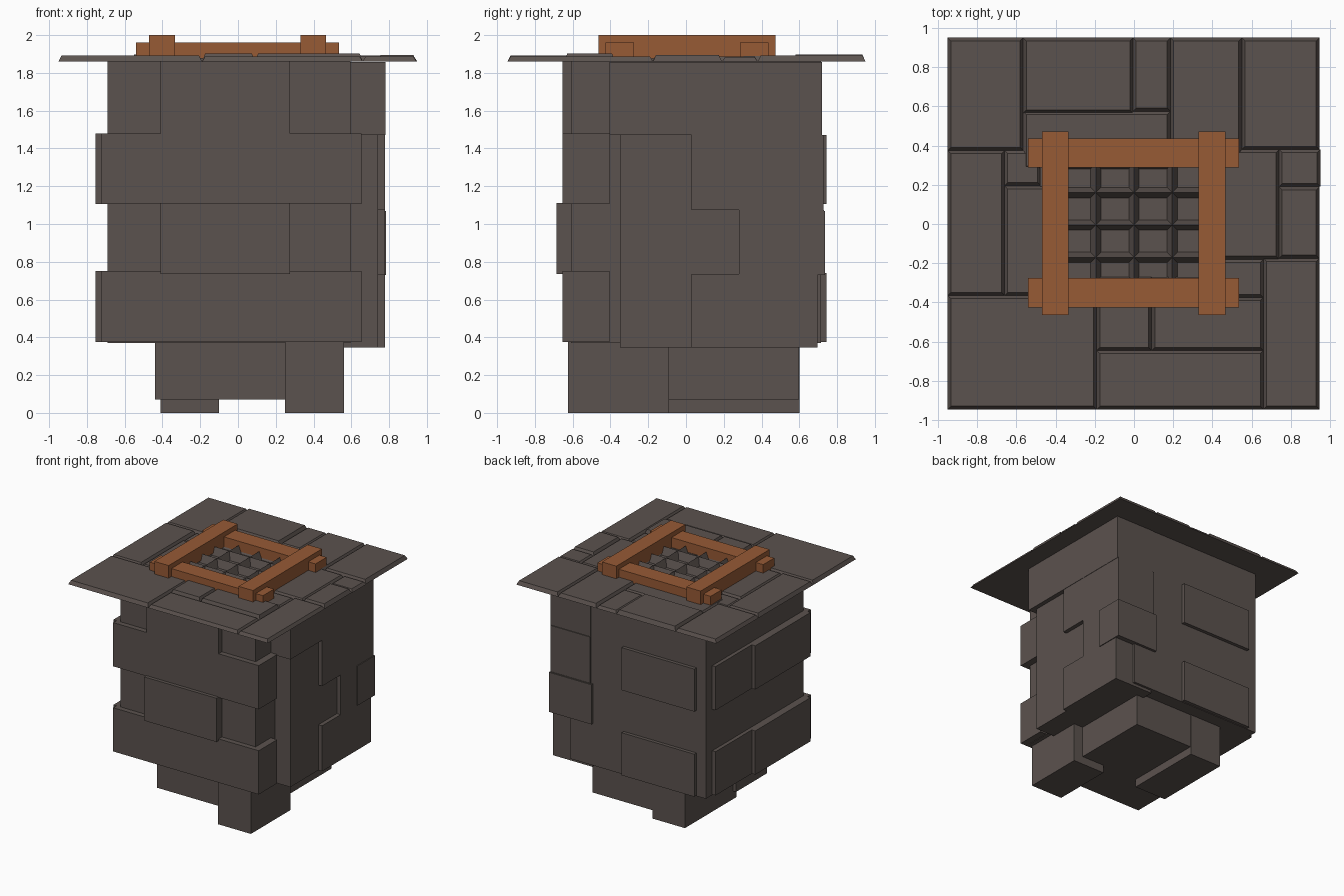
import bpy, bmesh


def material(name, rgb):
    m = bpy.data.materials.new(name)
    m.diffuse_color = (*rgb, 1)
    return m


STONE = material("grey brown stone", (0.105, 0.085, 0.077))
WOOD = material("orange brown wood", (0.31, 0.103, 0.036))


def box(name, x0, x1, y0, y1, z0, z1, mat=STONE, taper=(0, 0)):
    """Box whose top is drawn in by taper along x and y."""
    bm = bmesh.new()
    rings = []
    for z, tx, ty in ((z0, 0, 0), (z1, *taper)):
        rings.append([bm.verts.new(p) for p in (
            (x0 + tx, y0 + ty, z), (x1 - tx, y0 + ty, z),
            (x1 - tx, y1 - ty, z), (x0 + tx, y1 - ty, z))])
    lo, hi = rings
    bm.faces.new(lo[::-1])
    bm.faces.new(hi)
    for i in range(4):
        j = (i + 1) % 4
        bm.faces.new((lo[i], lo[j], hi[j], hi[i]))
    bmesh.ops.remove_doubles(bm, verts=bm.verts, dist=1e-5)
    me = bpy.data.meshes.new(name)
    bm.to_mesh(me)
    bm.free()
    me.materials.append(mat)
    ob = bpy.data.objects.new(name, me)
    bpy.context.collection.objects.link(ob)
    return ob


# Solid core of the shaft
box("shaft_core", -.69, .595, -.61, .715, .37, 1.859)

# Front courses
for z0, z1 in ((.375, .75), (1.105, 1.48)):
    box("front_long_block", -.725, .655, -.655, -.405, z0, z1)
    box("left_long_block", -.755, -.5, -.61, .14, z0, z1)
    box("left_short_block", -.722, -.5, .14, .63, z0, z1)
    box("back_long_block", -.6, .09, .5, .745, z0, z1 - .01)
box("front_upper_block", -.41, .275, -.655, -.4, 1.48, 1.86)
box("front_middle_block", -.41, .275, -.685, -.4, .735, 1.11)

# Right side courses
box("right_upper_block", .4, .78, -.405, .72, 1.47, 1.858)
box("right_course_block", .4, .777, .03, .727, 1.075, 1.47)
box("right_course_block", .4, .777, .28, .73, .735, 1.075)
box("right_course_block", .4, .777, .03, .695, .345, .735)
box("right_recessed_wall", .4, .742, -.35, .29, .345, 1.47)
box("back_corner_block", .38, .784, .5, .737, .73, 1.07)

# Foot stones
box("foot_right", .25, .56, -.625, -.09, 0, .4)
box("foot_left", -.41, -.10, -.1, .6, 0, .4)
box("foot_front", -.44, .3, -.47, -.05, .07, .4)
box("foot_back", -.15, .47, -.2, .597, .07, .4)

# Paving slabs round the opening: x0, x1, y0, y1, height
slabs = [
    (-.95, -.565, .375, .95, .027), (-.565, -.005, .565, .95, .035),
    (-.005, .185, .575, .95, .022), (.185, .55, .29, .95, .03),
    (.55, .945, .38, .95, .03), (-.95, -.66, -.365, .375, .03),
    (-.66, -.475, .195, .375, .018), (-.66, -.34, -.365, .195, .025),
    (-.565, .185, .28, .575, .022), (.33, .74, -.18, .38, .025),
    (.74, .95, .19, .38, .022), (.74, .945, -.175, .19, .032),
    (.66, .945, -.945, -.175, .025), (.33, .66, -.375, -.18, .02),
    (-.95, -.19, -.945, -.365, .03), (-.19, .09, -.645, -.27, .04),
    (.09, .66, -.645, -.375, .04), (-.19, .66, -.945, -.645, .025)]
for x0, x1, y0, y1, h in slabs:
    box("paving_slab", x0, x1, y0, y1, 1.86, 1.862 + h, taper=(.016, .016))
box("opening_edge_front", .09, .34, -.375, -.27, 1.86, 1.875)
box("opening_edge_left", -.48, -.34, .19, .29, 1.86, 1.875)

# Grate of sharp ridged bars
for c in (-.195, 0, .195):
    box("grate_bar_long", c - .028, c + .028, -.29, .3, 1.855, 1.925, taper=(.028, 0))
for c in (-.17, -.005, .16):
    box("grate_bar_cross", -.35, .35, c - .028, c + .028, 1.855, 1.925, taper=(0, .028))

# Timber frame
for x0 in (-.47, .33):
    box("frame_upper_beam", x0, x0 + .136, -.463, .473, 1.875, 2.0, WOOD)
for y0 in (-.425, .287):
    box("frame_lower_beam", -.54, .535, y0, y0 + .15, 1.875, 1.96, WOOD)
